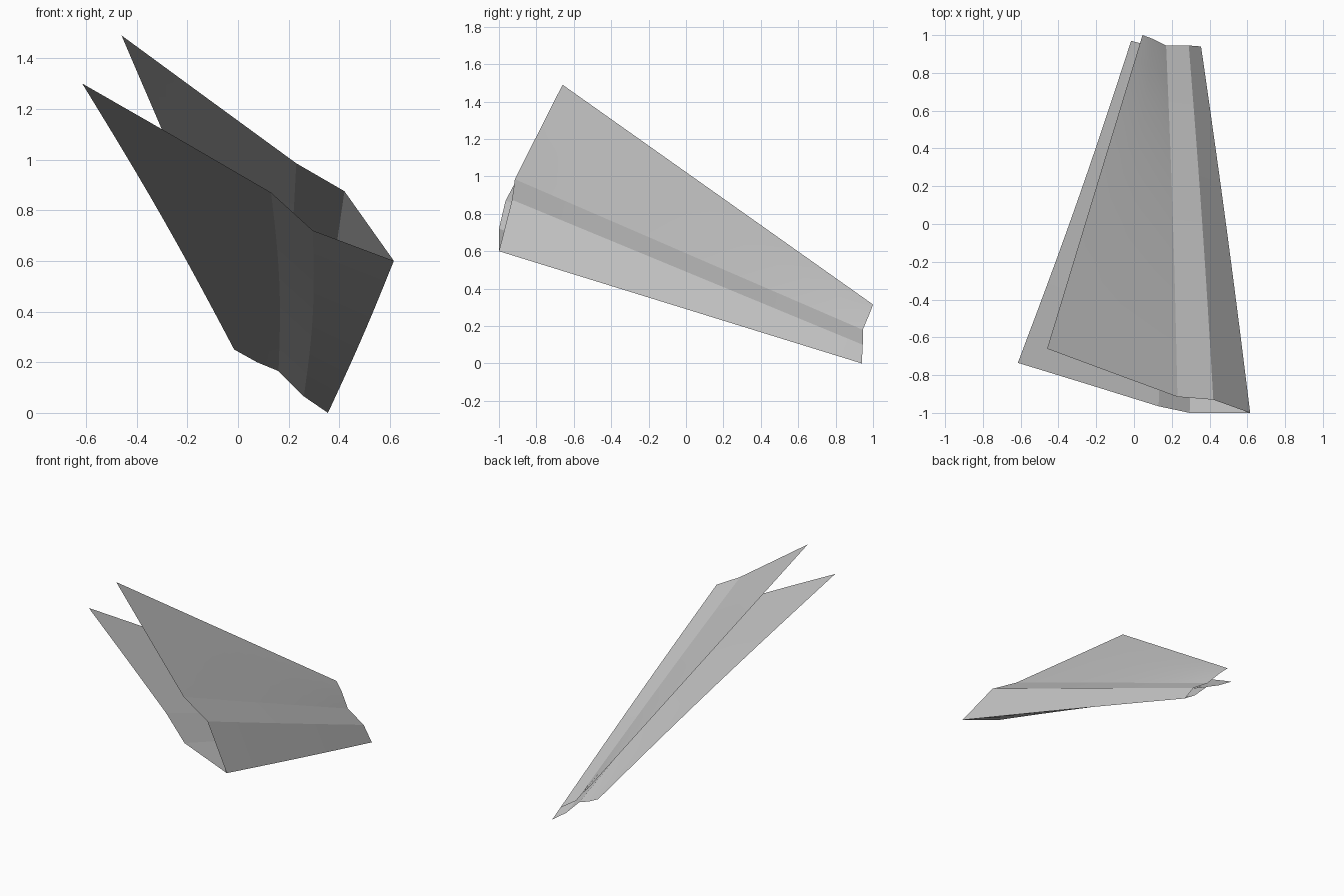
import bpy
import bmesh
import math
from mathutils import Vector

if "Cube" in bpy.data.objects:
    bpy.data.objects.remove(bpy.data.objects["Cube"], do_unlink=True)

# Plain paper colour
paper = bpy.data.materials.new("grey_paper")
paper.use_nodes = True
colour = (0.6, 0.6, 0.6, 1)
paper.diffuse_color = colour
paper.node_tree.nodes["Principled BSDF"].inputs["Base Color"].default_value = colour

ROWS = 12  # steps along each fold


def folded_sheet(name, front, back, bows):
    """Loft between front and back cross-sections; each fold bows slightly sideways."""
    bm = bmesh.new()
    rows = []
    for i in range(ROWS + 1):
        t = i / ROWS
        swell = math.sin(math.pi * t)
        row = []
        for a, b, bow in zip(front, back, bows):
            p = Vector(a).lerp(Vector(b), t)
            p.x += bow * swell
            row.append(bm.verts.new(p))
        rows.append(row)
    for r0, r1 in zip(rows, rows[1:]):
        for j in range(len(front) - 1):
            bm.faces.new((r0[j], r0[j + 1], r1[j + 1], r1[j]))
    mesh = bpy.data.meshes.new(name)
    bm.to_mesh(mesh)
    bm.free()
    mesh.materials.append(paper)
    obj = bpy.data.objects.new(name, mesh)
    bpy.context.collection.objects.link(obj)
    obj.select_set(True)
    bpy.context.view_layer.objects.active = obj
    bpy.ops.object.shade_smooth_by_angle(angle=math.radians(8))
    obj.select_set(False)


# Shared bottom fold
keel_front, keel_back = (0.615, -1, 0.6), (0.355, 0.94, 0)

# Each half: keel, lower crease, upper crease, mid wing, wing tip
folded_sheet(
    "right_half",
    [keel_front, (0.295, -1, 0.72), (0.13, -0.965, 0.87),
     (-0.24, -0.85, 1.085), (-0.615, -0.735, 1.3)],
    [keel_back, (0.26, 0.925, 0.065), (0.16, 0.925, 0.165),
     (0.075, 0.945, 0.2), (-0.015, 0.97, 0.25)],
    (0.006, 0.018, 0.018, 0.016, 0.014),
)
folded_sheet(
    "left_half",
    [keel_front, (0.42, -0.93, 0.875), (0.23, -0.915, 0.985),
     (-0.115, -0.788, 1.237), (-0.46, -0.66, 1.49)],
    [keel_back, (0.29, 0.945, 0.1), (0.17, 0.945, 0.18),
     (0.1, 0.98, 0.262), (0.045, 1, 0.315)],
    (0.006, 0.006, 0.006, 0.003, 0),
)
